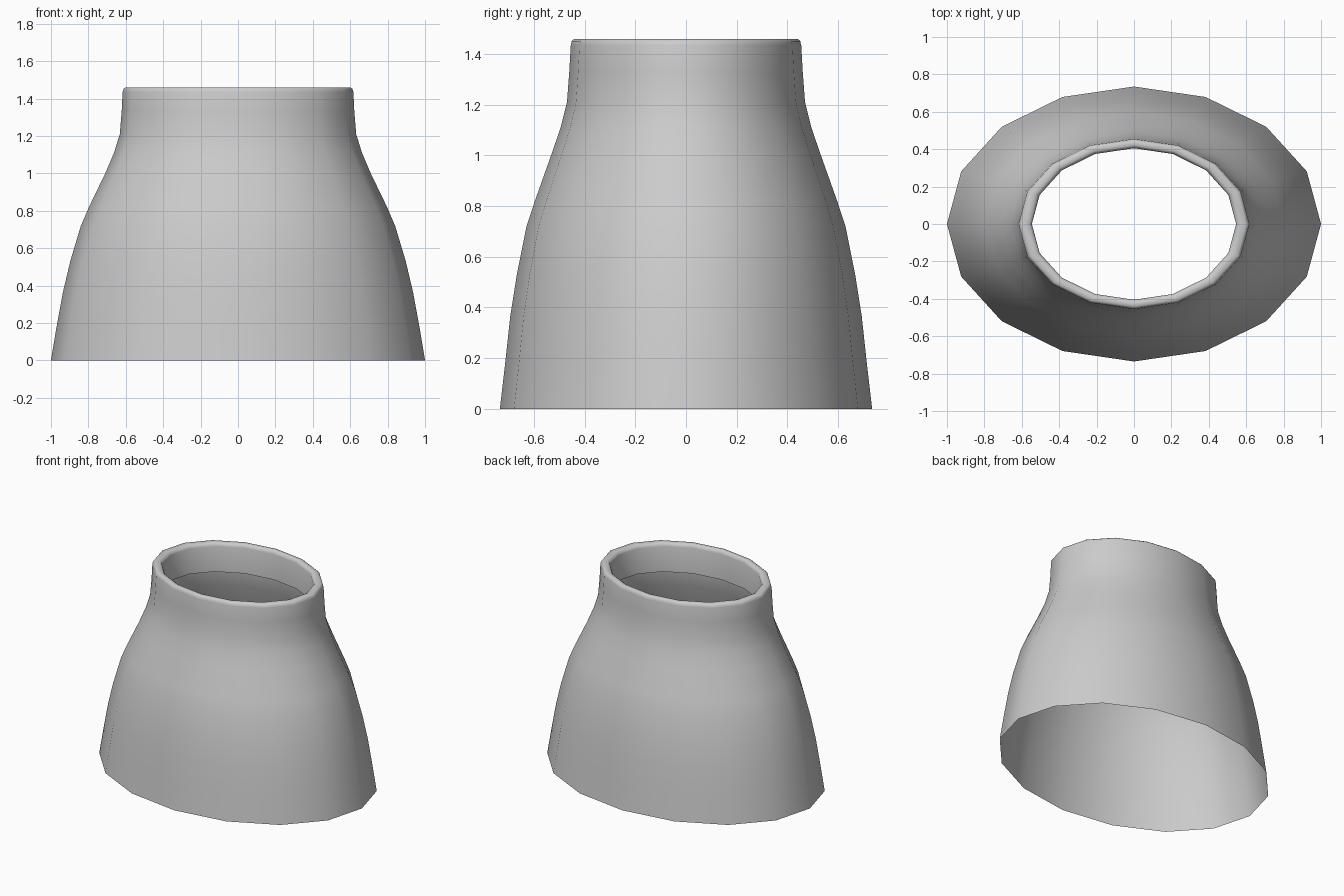
import bpy, bmesh, math

cube = bpy.data.objects.get("Cube")
if cube:
    bpy.data.objects.remove(cube, do_unlink=True)

SIDES = 16

# Plain grey surface
grey = bpy.data.materials.new("light grey")
grey.use_nodes = True
colour = (0.6, 0.6, 0.6, 1)
grey.diffuse_color = colour
grey.node_tree.nodes["Principled BSDF"].inputs["Base Color"].default_value = colour

# Profile as (x radius, y radius, height): flared wall, neck, rounded rim, inner lip
profile = [
    (1.0, 0.735, 0.0), (0.97, 0.714, 0.18), (0.936, 0.694, 0.365),
    (0.897, 0.668, 0.53), (0.84, 0.63, 0.72), (0.797, 0.597, 0.82),
    (0.71, 0.533, 1.0), (0.663, 0.495, 1.11), (0.632, 0.47, 1.21),
    (0.622, 0.461, 1.33), (0.617, 0.455, 1.435), (0.612, 0.451, 1.452),
    (0.60, 0.442, 1.46), (0.568, 0.420, 1.46), (0.553, 0.410, 1.452),
    (0.546, 0.405, 1.435), (0.546, 0.405, 1.25),
]


def ring(bm, rx, ry, z):
    angles = [2 * math.pi * i / SIDES for i in range(SIDES)]
    return [bm.verts.new((rx * math.cos(a), ry * math.sin(a), z)) for a in angles]


# Open oval shell, skinned ring by ring
bm = bmesh.new()
rings = [ring(bm, *p) for p in profile]
for low, high in zip(rings, rings[1:]):
    for i in range(SIDES):
        j = (i + 1) % SIDES
        bm.faces.new((low[i], low[j], high[j], high[i])).smooth = True

mesh = bpy.data.meshes.new("flared_collar")
bm.to_mesh(mesh)
bm.free()
mesh.materials.append(grey)
collar = bpy.data.objects.new("flared_collar", mesh)
bpy.context.collection.objects.link(collar)
